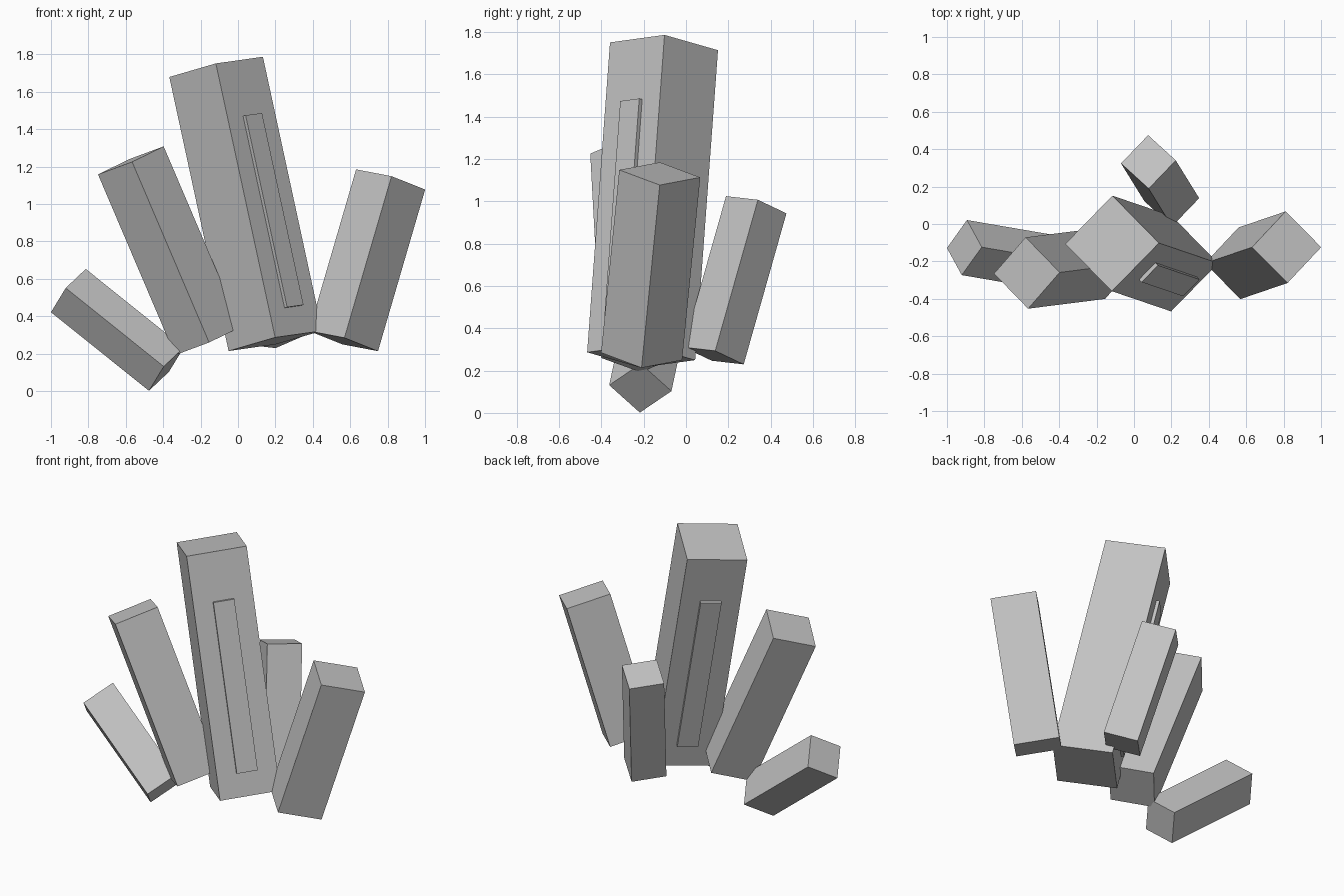
import bpy
from mathutils import Vector, Matrix

cube = bpy.data.objects.get("Cube")
if cube:
    bpy.data.objects.remove(cube, do_unlink=True)

grey = bpy.data.materials.new("stone_grey")
grey.use_nodes = True
grey.diffuse_color = (0.55, 0.55, 0.55, 1)
grey.node_tree.nodes["Principled BSDF"].inputs["Base Color"].default_value = (0.55, 0.55, 0.55, 1)


def block(name, centre, axes, size):
    """Box of a given size, turned so that its sides follow three axes."""
    bpy.ops.mesh.primitive_cube_add(size=1)
    obj = bpy.context.object
    obj.name = obj.data.name = name
    turn = Matrix(axes).transposed().to_4x4()
    obj.matrix_world = Matrix.Translation(centre) @ turn @ Matrix.Diagonal((*size, 1))
    obj.data.materials.append(grey)


def pillar(name, base, top, side, width):
    """Square pillar from base centre to top centre; side is one edge direction."""
    base, top = Vector(base), Vector(top)
    up = (top - base).normalized()
    u = Vector(side)
    u = (u - up * u.dot(up)).normalized()
    v = up.cross(u)
    length = (top - base).length
    block(name, (base + top) / 2, (u, v, up), (width, width, length))
    return (base + top) / 2, (u, v, up), length


# Leaning pillars, spread like a cluster of crystals
MAIN_WIDTH = 0.362
centre, axes, length = pillar("main_pillar", (0.20, -0.212, 0.268), (-0.117, -0.104, 1.733),
                              (0.25, 0.255, 0.032), MAIN_WIDTH)
pillar("tall_side_pillar", (-0.161, -0.21, 0.267), (-0.573, -0.262, 1.233), (0.167, 0.19, 0.077), 0.27)
pillar("low_side_pillar", (-0.383, -0.216, 0.117), (-0.907, -0.126, 0.537), (0.08, -0.145, 0.129), 0.21)
pillar("opposite_side_pillar", (0.564, -0.21, 0.267), (0.816, -0.124, 1.131), (0.193, -0.194, -0.034), 0.272)
pillar("back_pillar", (0.202, 0.13, 0.27), (0.077, 0.332, 0.984), (0.145, 0.15, -0.019), 0.21)

# Raised strips on two opposite faces of the main pillar
THICK = 0.02
for name, sign in (("front_strip", -1), ("back_strip", 1)):
    spot = centre + axes[1] * sign * MAIN_WIDTH / 2 - axes[2] * length * 0.05
    block(name, spot, axes, (0.126, THICK * 2, length * 0.7))
